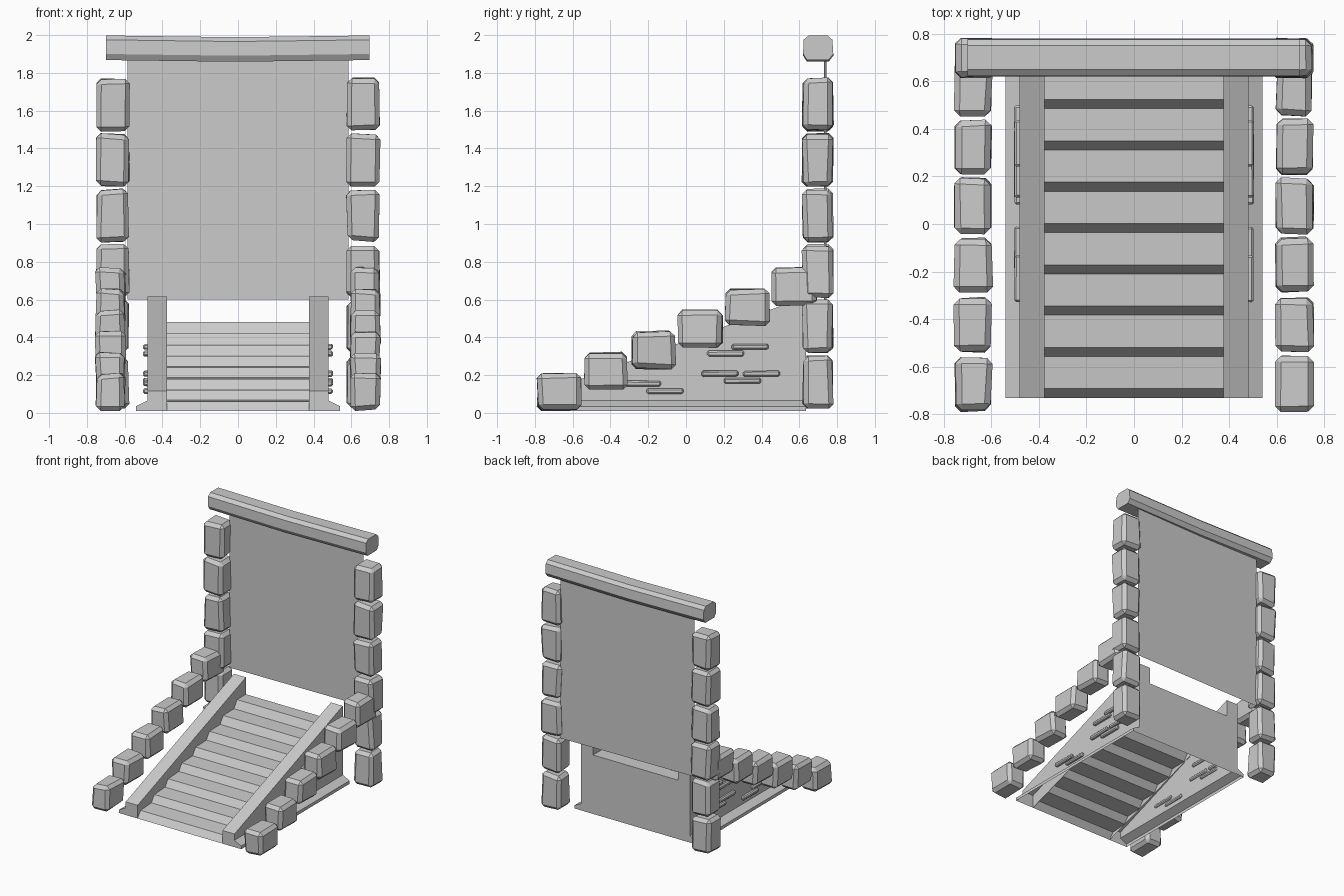
import bpy, bmesh, random
from mathutils import Vector

if "Cube" in bpy.data.objects:
    bpy.data.objects.remove(bpy.data.objects["Cube"])

random.seed(4)
stone = bpy.data.materials.new("grey_stone")
stone.diffuse_color = (0.6, 0.6, 0.6, 1)
stone.use_nodes = True
stone.node_tree.nodes["Principled BSDF"].inputs["Base Color"].default_value = stone.diffuse_color


def finish(name, bm, recalc=True):
    """Turn a bmesh into a flat-shaded stone object."""
    if recalc:
        bmesh.ops.recalc_face_normals(bm, faces=bm.faces)
    me = bpy.data.meshes.new(name)
    bm.to_mesh(me)
    bm.free()
    me.materials.append(stone)
    ob = bpy.data.objects.new(name, me)
    bpy.context.collection.objects.link(ob)
    return ob


def block(name, lo, hi, bevel=0.025, jitter=0.008):
    """Rough-cut chamfered stone between two corners."""
    lo, hi = Vector(lo), Vector(hi)
    bm = bmesh.new()
    bmesh.ops.create_cube(bm, size=1)
    for v in bm.verts:
        for i in range(3):
            inward = -1 if v.co[i] > 0 else 1
            v.co[i] = (lo[i] + hi[i]) / 2 + v.co[i] * (hi[i] - lo[i])
            v.co[i] += inward * random.uniform(0, 2 * jitter)
    if bevel:
        bmesh.ops.bevel(bm, geom=bm.edges[:], offset=bevel, segments=1,
                        affect='EDGES', clamp_overlap=True)
    return finish(name, bm)


def quads(bm, *faces):
    for f in faces:
        bm.faces.new([bm.verts.new(p) for p in f])


for side, s in (("left", -1), ("right", 1)):
    def span(a, b):
        return (a, b) if s > 0 else (-b, -a)

    # door pillars
    x0, x1 = span(0.57, 0.755)
    for k in range(6):
        z = 0.02 + 0.2935 * k
        block(f"{side}_pillar_stone_{k}", (x0, 0.61, z), (x1, 0.785, z + 0.29))

    # stepped balustrade stones
    x0, x1 = span(0.59, 0.76)
    for k in range(6):
        y, z = -0.795 + 0.249 * k, 0.005 + 0.112 * k
        block(f"{side}_balustrade_stone_{k}", (x0, y, z), (x1, y + 0.247, z + 0.21))

    # thin bricks on the stair flank
    x0, x1 = span(0.465, 0.505)
    for k, (y, z) in enumerate(((-0.33, 0.155), (-0.21, 0.115), (0.11, 0.315),
                                (0.24, 0.35), (0.08, 0.208), (0.20, 0.17), (0.30, 0.208))):
        block(f"{side}_flank_brick_{k}", (x0, y, z - 0.017), (x1, y + 0.2, z + 0.017),
              0.008, 0.002)

# lintel beam, sagging slightly in the middle
bm = bmesh.new()
profile = [(0.62, 1.90), (0.64, 1.868), (0.755, 1.868), (0.78, 1.90),
           (0.775, 1.975), (0.75, 1.998), (0.65, 1.998), (0.622, 1.975)]
rings = [[bm.verts.new((x, y, z - dz)) for y, z in profile]
         for x, dz in ((-0.7, 0), (-0.02, 0.009), (0.695, 0))]
for a, b in zip(rings, rings[1:]):
    for i in range(8):
        j = (i + 1) % 8
        bm.faces.new((a[i], a[j], b[j], b[i]))
bm.faces.new(rings[0])
bm.faces.new(rings[-1])
finish("lintel_beam", bm)

# thin door panel
bm = bmesh.new()
quads(bm, ((-0.585, 0.73, 0.6), (0.585, 0.745, 0.6),
           (0.585, 0.745, 1.89), (-0.585, 0.73, 1.89)))
finish("door_panel", bm, False)

# stair treads with leaning risers, hollow underneath
Y0, Y1, RUN, RISE = -0.73, 0.635, 0.1735, 0.06
bm = bmesh.new()
path = []
for k in range(8):
    y = Y0 + RUN * k
    path += [(y, 0.01 + RISE * k * 0.98), (y + 0.038, RISE * (k + 1))]
path.append((Y1, 0.48))
for (ya, za), (yb, zb) in zip(path, path[1:]):
    quads(bm, ((-0.375, ya, za), (0.375, ya, za), (0.375, yb, zb), (-0.375, yb, zb)))
bmesh.ops.remove_doubles(bm, verts=bm.verts, dist=1e-4)
finish("stair_treads", bm, False)

# hollow stringers with a flared skirting at the foot
ZF, ZB = 0.115, 0.615
section = lambda top: [(0.375, 0.01), (0.375, top), (0.48, top),
                       (0.48, 0.065), (0.54, 0.035), (0.54, 0.01)]
for side, s in (("left", -1), ("right", 1)):
    bm = bmesh.new()
    front = [bm.verts.new((s * x, Y0, z)) for x, z in section(ZF)]
    back = [bm.verts.new((s * x, Y1, z)) for x, z in section(ZB)]
    made = [bm.faces.new((front[i], front[i + 1], back[i + 1], back[i]))
            for i in range(1, 5)]
    made += [bm.faces.new(front), bm.faces.new(back)]
    # inner cheek only rises from the treads
    a = bm.verts.new((s * 0.375, Y0, 0.01))
    b = bm.verts.new((s * 0.375, Y1, 0.46))
    made.append(bm.faces.new((a, front[1], back[1], b)))
    finish(f"{side}_stringer", bm)

# back wall closing the stair
bm = bmesh.new()
quads(bm, ((0.375, Y1, 0.01), (-0.375, Y1, 0.01), (-0.375, Y1, 0.48), (0.375, Y1, 0.48)))
finish("stair_back_wall", bm, False)
